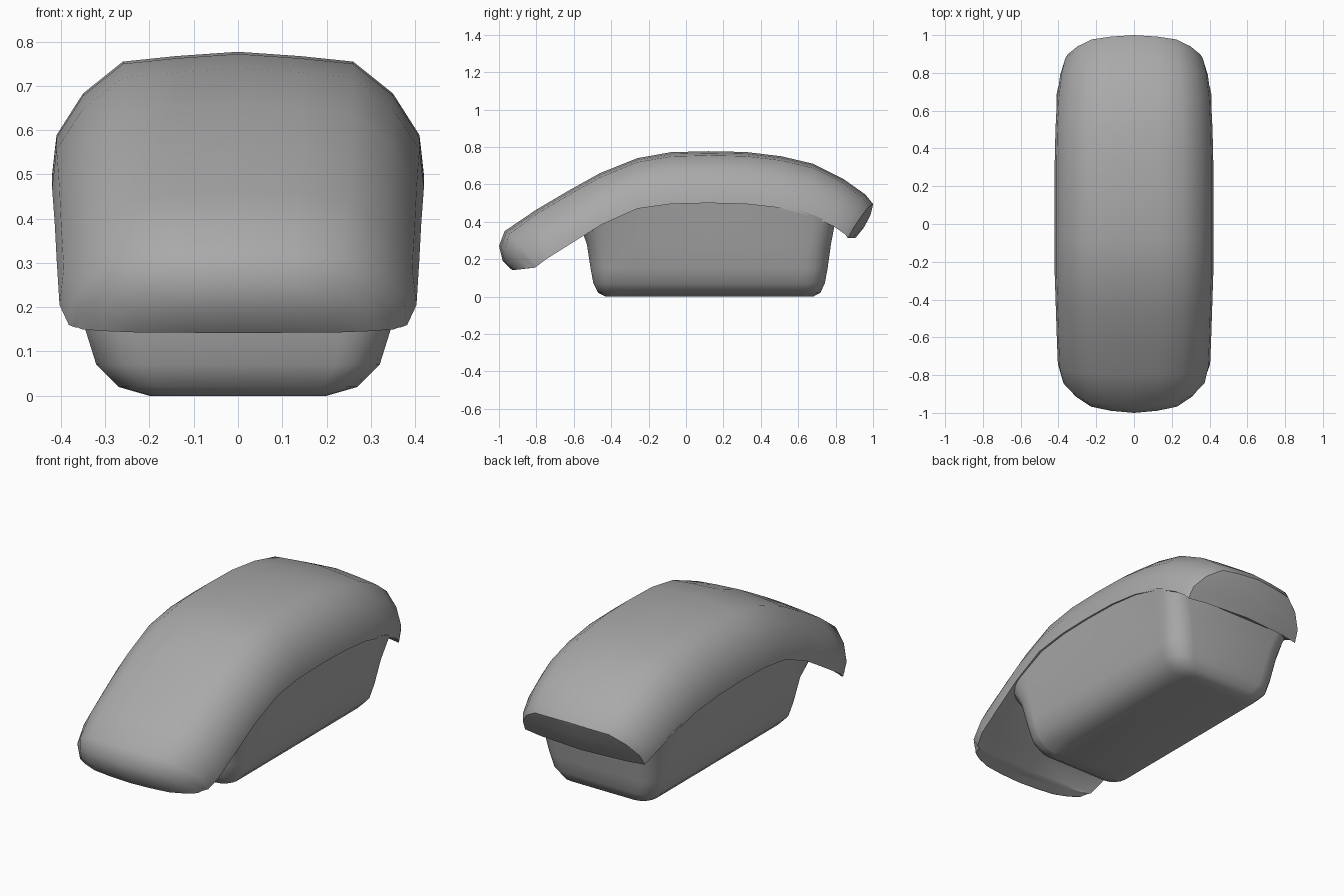
import bpy, bmesh, math

if "Cube" in bpy.data.objects:
    bpy.data.objects.remove(bpy.data.objects["Cube"])

grey = bpy.data.materials.new("mid_grey")
grey.diffuse_color = (.4, .4, .4, 1)
grey.use_nodes = True
grey.node_tree.nodes["Principled BSDF"].inputs["Base Color"].default_value = grey.diffuse_color


def loft(name, rings, end_cap):
    """Skin closed rings of points; the caller closes the last ring."""
    bm = bmesh.new()
    vs = [[bm.verts.new(p) for p in r] for r in rings]
    n = len(vs[0])
    for a, b in zip(vs, vs[1:]):
        for i in range(n):
            j = (i + 1) % n
            bm.faces.new((a[i], a[j], b[j], b[i]))
    bm.faces.new(vs[0])
    end_cap(bm, vs[-1])
    bmesh.ops.recalc_face_normals(bm, faces=bm.faces)
    me = bpy.data.meshes.new(name)
    bm.to_mesh(me)
    bm.free()
    me.materials.append(grey)
    ob = bpy.data.objects.new(name, me)
    bpy.context.collection.objects.link(ob)
    bpy.ops.object.select_all(action='DESELECT')
    ob.select_set(True)
    bpy.context.view_layer.objects.active = ob
    bpy.ops.object.shade_smooth_by_angle(angle=math.radians(40))
    return ob


# Arched cover: stations of (top y, top z, bottom y, bottom z, width, end bow, underside rise)
stations = [
    (-.93, .142, -.87, .154, .86, .02, .9),
    (-.98, .19, -.87, .154, .87, .03, .3),
    (-1.0, .27, -.865, .155, .88, .03, .1),
    (-.97, .35, -.84, .16, .91, .02, .1),
    (-.80, .465, -.74, .205, .96, 0, .08),
    (-.63, .565, -.58, .305, .975, 0, .08),
    (-.46, .66, -.45, .385, .985, 0, .08),
    (-.26, .74, -.26, .47, 1, 0, .08),
    (-.08, .772, -.08, .495, 1, 0, .08),
    (.12, .777, .12, .50, 1, 0, .08),
    (.32, .773, .32, .495, 1, 0, .08),
    (.51, .75, .50, .475, .99, 0, .08),
    (.68, .71, .67, .43, .97, 0, .08),
    (.84, .63, .79, .375, .93, 0, .08),
    (.96, .545, .87, .333, .885, -.01, .04),
    (1.0, .495, .905, .312, .855, -.02, 0),
]
half = [(.42, 0), (.41, .32), (.35, .66), (.26, .92), (.14, .965)]
rings = []
for ty, tz, by, bz, w, bow, rise in stations:
    sec = half + [(0, 1)] + [(-x, u) for x, u in reversed(half)]
    sec += [(-.3, rise * .8), (0, rise), (.3, rise * .8)]
    rings.append([(x * w, by + (ty - by) * u + bow * (x / .3) ** 2,
                   bz + (tz - bz) * u) for x, u in sec])


def back_face(bm, r):
    """Bowed back face built in rows around a centre column."""
    ty, tz, by, bz = stations[-1][:4]
    col = [r[12]]
    for x, u in half[1:]:
        col.append(bm.verts.new((0, by + (ty - by) * u + .02 * math.sin(math.pi * u),
                                 bz + (tz - bz) * u)))
    for s, low in ((lambda i: r[i], r[13]), (lambda i: r[10 - i], r[11])):
        bm.faces.new((low, s(0), s(1), col[1], col[0]))
        for i in range(1, 4):
            bm.faces.new((s(i), s(i + 1), col[i + 1], col[i]))
        bm.faces.new((s(4), r[5], col[4]))


loft("arched_cover", rings, back_face)


def under(y):
    """Height of the cover's lower edge at y."""
    for a, b in zip(stations, stations[1:]):
        if a[2] <= y <= b[2] and b[2] > a[2]:
            return a[3] + (b[3] - a[3]) * (y - a[2]) / (b[2] - a[2])
    return .3


# Tapered base: levels of (half width, front y, back y, height, corner radius)
levels = [(.20, -.43, .68, 0, .06), (.27, -.47, .718, .02, .08),
          (.32, -.495, .742, .07, .10), (.345, -.51, .757, .15, .11),
          (.37, -.53, .775, .28, .11), (.41, -.55, .795, None, .11)]
ends = [-.40, -.26, -.08, .12, .32, .50, .62]
rings = []
for hx, y0, y1, z, r in levels:
    side = []
    for k in range(5):
        a = math.pi / 8 * k
        side.append((hx - r + r * math.sin(a), y0 + r - r * math.cos(a)))
    side += [(hx, y) for y in ends]
    for k in range(5):
        a = math.pi / 8 * k
        side.append((hx - r + r * math.cos(a), y1 - r + r * math.sin(a)))
    loop = side + [(-x, y) for x, y in reversed(side)]
    rings.append([(x, y, under(y) + .012 if z is None else z) for x, y in loop])


def base_top(bm, r):
    """Strips across the top, hidden inside the cover."""
    n = len(r)
    for i in range(n // 2 - 1):
        bm.faces.new((r[i], r[i + 1], r[n - 2 - i], r[n - 1 - i]))


loft("base", rings, base_top)
